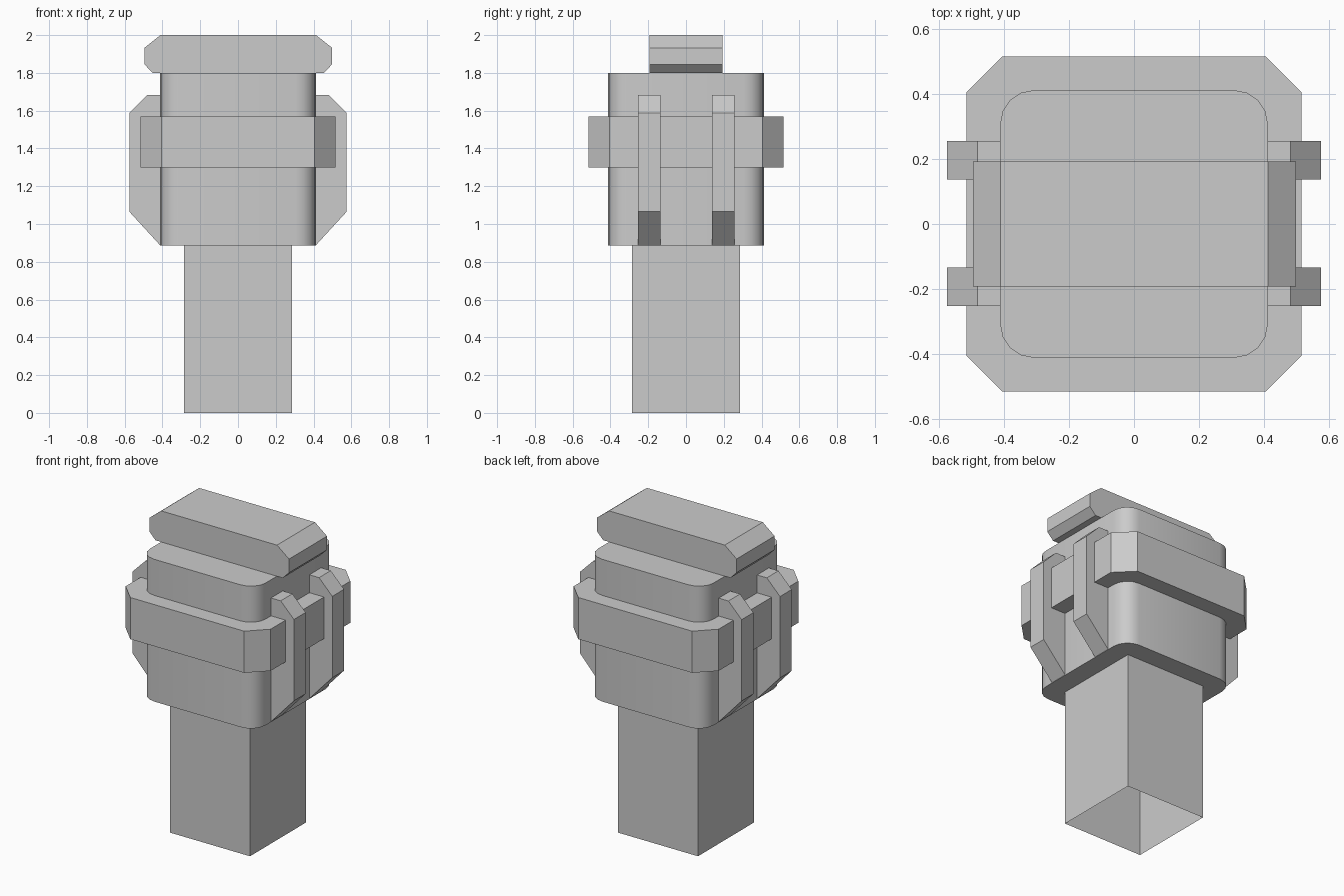
import bpy, bmesh, math
from mathutils import Vector

if "Cube" in bpy.data.objects:
    bpy.data.objects.remove(bpy.data.objects["Cube"])


def prism(name, points, direction, open_ends=False):
    """Extrude a closed outline along a direction."""
    bm = bmesh.new()
    n = len(points)
    d = Vector(direction)
    a = [bm.verts.new(p) for p in points]
    b = [bm.verts.new(Vector(p) + d) for p in points]
    for i in range(n):
        j = (i + 1) % n
        bm.faces.new((a[i], a[j], b[j], b[i]))
    if not open_ends:
        bm.faces.new(a[::-1])
        bm.faces.new(b)
        bmesh.ops.recalc_face_normals(bm, faces=bm.faces)
    mesh = bpy.data.meshes.new(name)
    bm.to_mesh(mesh)
    bm.free()
    obj = bpy.data.objects.new(name, mesh)
    bpy.context.collection.objects.link(obj)
    return obj


def corner_outline(half, radius, segments, z):
    """Square outline with rounded (or chamfered, 1 segment) corners."""
    pts = []
    c = half - radius
    for q, (sx, sy) in enumerate(((1, 1), (-1, 1), (-1, -1), (1, -1))):
        for i in range(segments + 1):
            t = math.pi / 2 * (q + i / segments)
            pts.append((sx * c + radius * math.cos(t),
                        sy * c + radius * math.sin(t), z))
    return pts


# Square handle, an open tube at the bottom
h = 0.285
prism("handle", [(-h, -h, 0), (h, -h, 0), (h, h, 0), (-h, h, 0)],
      (0, 0, 0.885), open_ends=True)

# Head with rounded vertical corners
head = prism("head", corner_outline(0.412, 0.105, 4, 0.885), (0, 0, 0.915))
bpy.context.view_layer.objects.active = head
head.select_set(True)
bpy.ops.object.shade_smooth_by_angle(angle=math.radians(30))
head.select_set(False)

# Chamfered band around the head
prism("head_band", corner_outline(0.516, 0.111, 1, 1.30), (0, 0, 0.268))

# Two vertical ribs on each side
rib = [(0.40, 0.885), (0.41, 0.885), (0.575, 1.065), (0.575, 1.588),
       (0.481, 1.683), (0.40, 1.683)]
for side, s in (("left", -1), ("right", 1)):
    for place, y in (("front", -0.253), ("back", 0.137)):
        prism(f"{side}_{place}_rib", [(s * x, y, z) for x, z in rib],
              (0, 0.119, 0))

# Chamfered bar on top
bar = [(-0.452, 1.80), (0.454, 1.80), (0.498, 1.845), (0.498, 1.933),
       (0.413, 2.0), (-0.411, 2.0), (-0.495, 1.933), (-0.495, 1.845)]
prism("top_bar", [(x, -0.193, z) for x, z in bar], (0, 0.386, 0))
